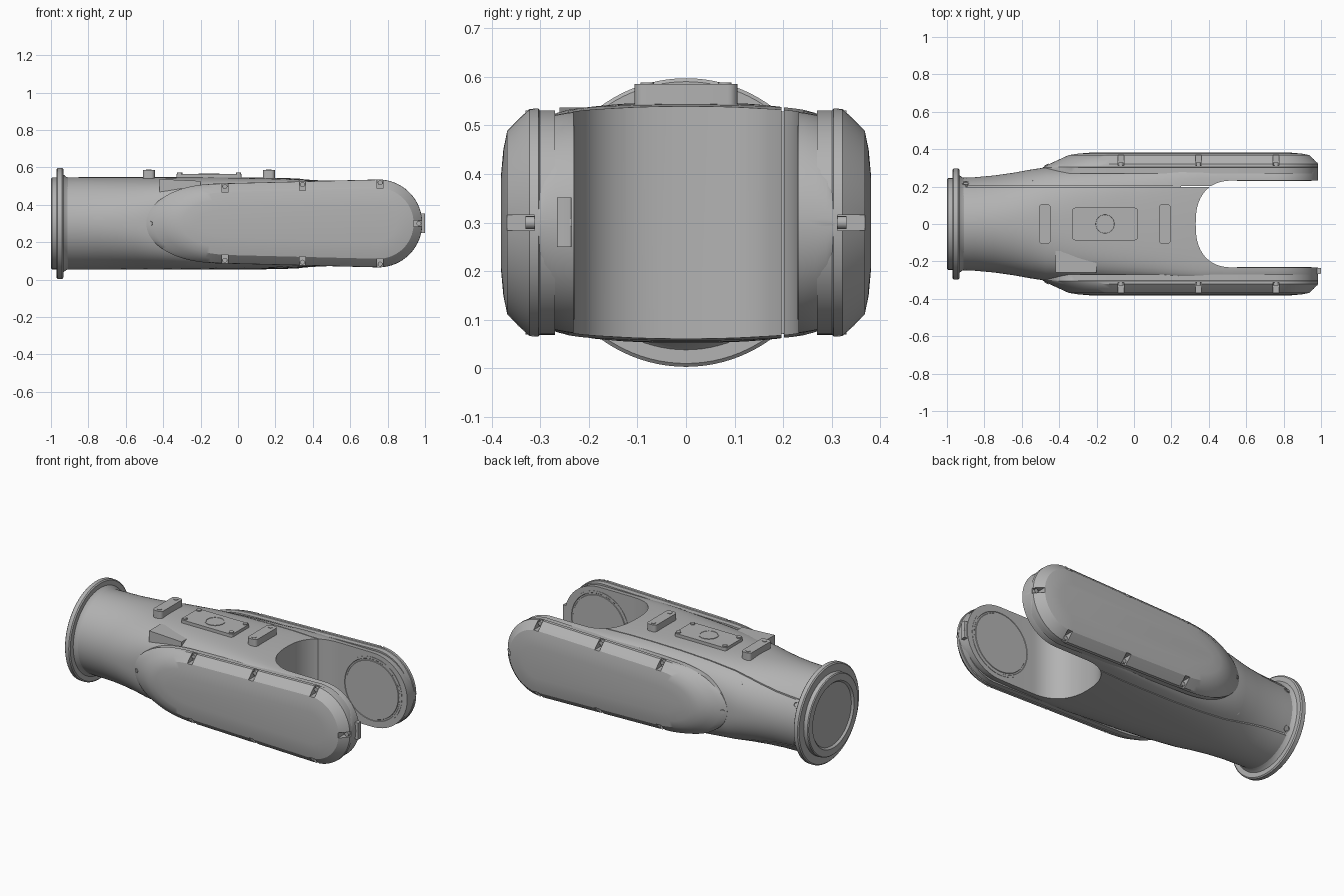
import bpy, bmesh, math
from mathutils import Vector

cube = bpy.data.objects.get("Cube")
if cube:
    bpy.data.objects.remove(cube, do_unlink=True)

ZC = 0.30       # height of the long axis
PIVOT = 0.75    # x of the fork pivot


def material(name, value):
    m = bpy.data.materials.new(name)
    m.use_nodes = True
    col = (value, value, value, 1)
    m.diffuse_color = col
    m.node_tree.nodes["Principled BSDF"].inputs["Base Color"].default_value = col
    return m


GREY = material("cast grey", 0.45)


def finish(name, bm):
    bmesh.ops.recalc_face_normals(bm, faces=bm.faces)
    me = bpy.data.meshes.new(name)
    bm.to_mesh(me)
    bm.free()
    me.materials.append(GREY)
    ob = bpy.data.objects.new(name, me)
    bpy.context.collection.objects.link(ob)
    smooth(ob)
    return ob


def activate(ob):
    bpy.ops.object.select_all(action='DESELECT')
    ob.select_set(True)
    bpy.context.view_layer.objects.active = ob


def smooth(ob, angle=28):
    activate(ob)
    bpy.ops.object.shade_smooth_by_angle(angle=math.radians(angle))


def loft(name, rings):
    """Skin closed rings of equal length and cap both ends."""
    bm = bmesh.new()
    rows = [[bm.verts.new(p) for p in r] for r in rings]
    n = len(rows[0])
    for a, b in zip(rows, rows[1:]):
        for i in range(n):
            j = (i + 1) % n
            bm.faces.new((a[i], a[j], b[j], b[i]))
    bm.faces.new(rows[0])
    bm.faces.new(rows[-1])
    return finish(name, bm)


def cut(ob, cutters):
    for c in cutters:
        mod = ob.modifiers.new("cut", 'BOOLEAN')
        mod.operation, mod.solver, mod.object = 'DIFFERENCE', 'EXACT', c
        activate(ob)
        bpy.ops.object.modifier_apply(modifier=mod.name)
        bpy.data.objects.remove(c, do_unlink=True)
    smooth(ob)


def disc(name, centre, axis, steps, seg=64):
    """Turned part: steps are (distance along axis, radius)."""
    q = Vector(axis).to_track_quat('Z', 'Y')
    ang = [2 * math.pi * i / seg for i in range(seg)]
    return loft(name, [[Vector(centre) + q @ Vector((r * math.cos(a), r * math.sin(a), d))
                        for a in ang] for d, r in steps])


def slab(name, lo, hi, radius=0.0):
    """Block with optional rounded vertical corners."""
    pts = []
    for k, (sx, sy) in enumerate(((1, 1), (-1, 1), (-1, -1), (1, -1))):
        cx = (hi[0] if sx > 0 else lo[0]) - sx * radius
        cy = (hi[1] if sy > 0 else lo[1]) - sy * radius
        for i in range(7 if radius else 1):
            a = math.pi / 2 * (k + i / 6)
            pts.append((cx + radius * math.cos(a), cy + radius * math.sin(a)))
    return loft(name, [[(x, y, z) for x, y in pts] for z in (lo[2], hi[2])])


# Main body: round neck blending into a boxy fork with a rounded end
def section(x, w, h, n, inset=0.0, count=112):
    k = 0.05 * min(1, (n - 2) / 4)
    ring = []
    for i in range(count):
        a = 2 * math.pi * i / count
        c, s = math.cos(a), math.sin(a)
        r = (abs(c) ** n + abs(s) ** n) ** (-1 / n)
        y, z = r * c, r * s * (1 - k * (r * c) ** 2)
        ring.append((x, y * (w - inset), ZC + z * (h - inset)))
    return ring


stations = [(-0.97, 0.245, 0.245, 2), (-0.85, 0.25, 0.247, 2), (-0.75, 0.259, 0.247, 2),
            (-0.65, 0.273, 0.247, 2.1), (-0.55, 0.291, 0.247, 2.3), (-0.47, 0.303, 0.247, 2.6),
            (-0.3, 0.306, 0.247, 3.3), (-0.1, 0.306, 0.247, 4.4), (0.1, 0.306, 0.246, 6),
            (0.25, 0.306, 0.243, 9), (0.36, 0.306, 0.238, 12), (0.48, 0.306, 0.236, 12)]
R = 0.235
tip = [(PIVOT + R * math.sin(t), 0.306, R * math.cos(t), 12)
       for t in (math.radians(88) * i / 16 for i in range(17))]
body = loft("fork_body", [section(*s) for s in stations + tip])

# Fork gap with a softly squared root
half = []
for i in range(21):
    a = math.pi / 2 * i / 20
    half.append((0.53 - 0.20 * math.cos(a) ** 0.85, 0.232 * math.sin(a) ** 0.8))
half.append((1.2, 0.232))
outline = half + [(x, -y) for x, y in reversed(half[1:])]
gap = loft("gap_cutter", [[(x, y, z) for x, y in outline] for z in (-0.2, 0.8)])
seam = slab("seam_cutter", (-0.93, 0.197, -0.2), (0.45, 0.202, 0.8))
cut(body, [gap, seam])
loft("seam_core", [section(*s, inset=0.008) for s in stations if s[0] < 0.3])


# Side covers: chamfered capsules with a sloping nose
def cover_height(x, inset=0.0):
    return R - inset - 0.025 * (PIVOT - x)


def cover_ring(y, inset, nose, length):
    top = []
    for i in range(25):
        u = (i / 24) ** 2
        top.append((nose + u * length,
                    cover_height(nose + u * length, inset) * (1 - (1 - u) ** 2.5) ** 0.5))
    for i in range(25):
        t = math.pi / 2 * i / 24
        top.append((PIVOT + (R - inset) * math.sin(t), (R - inset) * math.cos(t)))
    return [(x, y, ZC + z) for x, z in top] + [(x, y, ZC - z) for x, z in reversed(top[1:-1])]


for side, s in (("right", -1), ("left", 1)):
    layers = [(0.27, 0.004, -0.49, 0.40), (0.301, 0.004, -0.49, 0.40), (0.304, 0.0, -0.485, 0.40),
              (0.322, 0.001, -0.45, 0.40), (0.345, 0.022, -0.40, 0.36), (0.368, 0.046, -0.35, 0.32),
              (0.376, 0.085, -0.30, 0.26), (0.381, 0.14, -0.24, 0.22)]
    cover = loft(side + "_cover", [cover_ring(s * y, *rest) for y, *rest in layers])
    spots = [(x, ZC + v * (cover_height(x) - 0.018), v)
             for x in (-0.07, 0.345, 0.76) for v in (1, -1)]
    spots.append((PIVOT + R - 0.018, ZC, 0))
    cutters = []
    for x, z, v in spots:
        ex, ez = (0.016, 0.03) if v else (0.03, 0.016)
        cutters.append(slab("notch_cutter", (x - ex, min(s * 0.312, s * 0.42), z - ez),
                            (x + ex, max(s * 0.312, s * 0.42), z + ez)))
    cut(cover, cutters)
    for x, z, v in spots:
        disc(side + "_cover_screw", (x, s * 0.305, z), (0, s, 0), [(0, 0.013), (0.025, 0.013)], 16)
    # nose screw and inner bearing face
    disc(side + "_nose_screw", (-0.46, s * 0.30, ZC), (-0.5, s, 0),
         [(0, 0.012), (0.02, 0.012)], 16)
    disc(side + "_bearing_face", (PIVOT, s * 0.234, ZC), (0, -s, 0),
         [(0, 0.2), (0.004, 0.2), (0.004, 0.188), (0.002, 0.186), (0.002, 0.178), (0.005, 0.176)])

# Mounting flange at the neck, with a recessed end face
disc("neck_flange", (-1, 0, ZC), (1, 0, 0),
     [(0.012, 0.185), (0.012, 0.19), (0.004, 0.195), (0, 0.2), (0, 0.24), (0.005, 0.245),
      (0.03, 0.245), (0.03, 0.29), (0.036, 0.297), (0.06, 0.297), (0.066, 0.29),
      (0.066, 0.262), (0.08, 0.25), (0.1, 0.243)], 96)

# Top cover plate with a round cap and screws
slab("top_plate", (-0.33, -0.087, 0.52), (0.02, 0.087, 0.565), 0.015)
disc("plate_cap", (-0.155, 0, 0.56), (0, 0, 1), [(0, 0.056), (0.008, 0.056), (0.008, 0.05),
                                               (0.006, 0.049)], 40)
for x in (-0.312, 0.002):
    for y in (-0.068, 0.068):
        disc("plate_screw", (x, y, 0.56), (0, 0, 1), [(0, 0.014), (0.012, 0.014)], 16)

# Raised cross bars
for x in (-0.477, 0.165):
    slab("cross_bar", (x - 0.032, -0.106, 0.52), (x + 0.032, 0.106, 0.585), 0.02)
    for y in (-0.08, 0.08):
        disc("bar_screw", (x, y, 0.58), (0, 0, 1), [(0, 0.014), (0.008, 0.014)], 16)

# Flat pad on the shoulder
loft("shoulder_pad", [[(x, -0.26, 0.44), (x, -0.145, 0.44), (x, -0.145, z), (x, -0.26, z)]
                      for x, z in ((-0.42, 0.537), (-0.2, 0.527))])

# Screws along the neck on the seam side
for x, y, z in ((-0.53, 0.235, 0.155), (-0.9, 0.215, 0.118)):
    for v in (1, -1):
        n = Vector((0, y, v * z)).normalized()
        disc("neck_screw", Vector((x, y, ZC + v * z)) - n * 0.03, n,
             [(0, 0.019), (0.036, 0.019), (0.036, 0.013), (0.03, 0.011)], 20)

# Small stop plate on the right fork tip
slab("tip_stop", (0.96, -0.266, 0.25), (1.0, -0.236, 0.352), 0.004)
slab("tip_stop_ridge", (0.96, -0.255, 0.293), (1.0, -0.236, 0.308))
